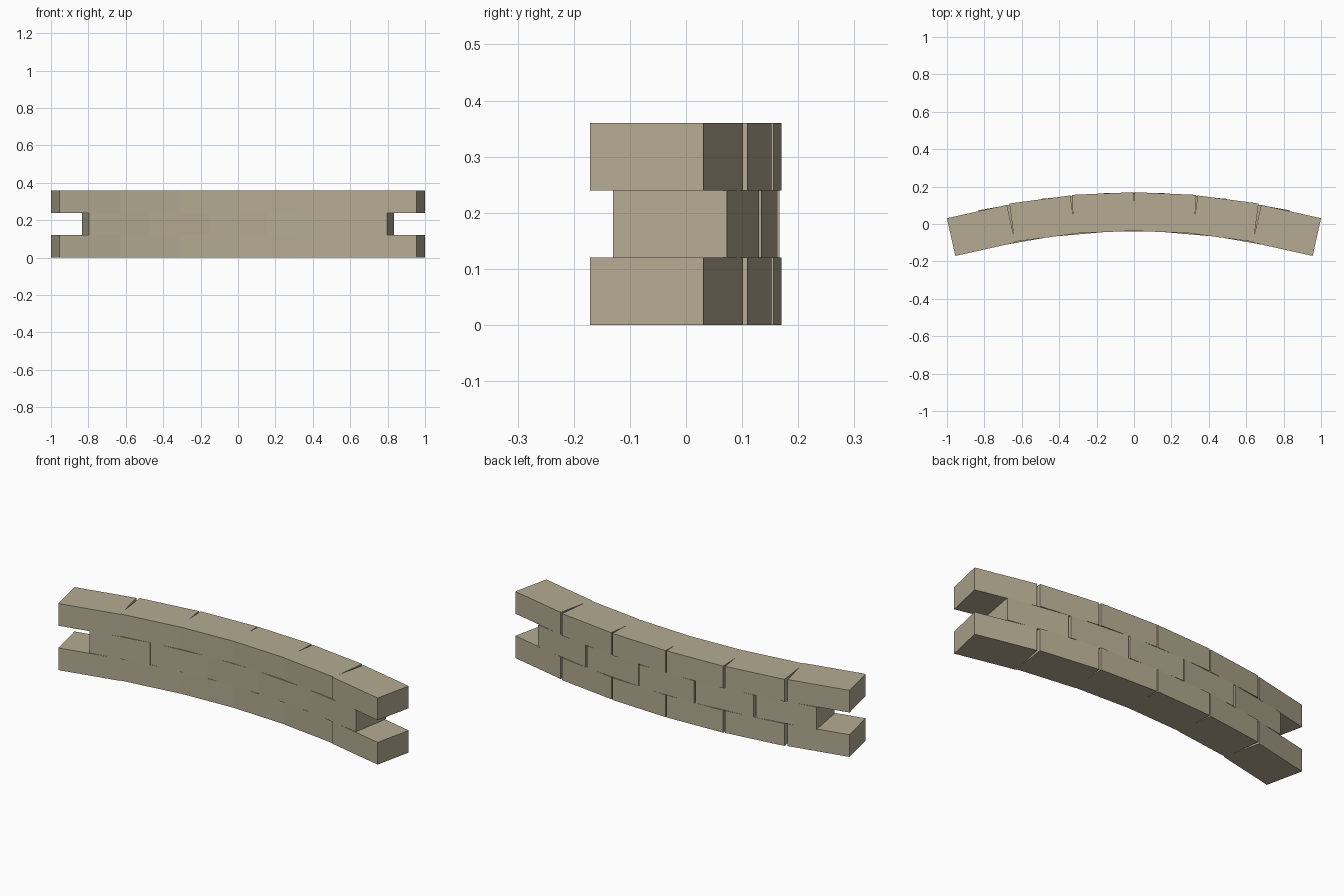
import bpy
import math
from mathutils import Matrix, Vector

cube = bpy.data.objects.get("Cube")
if cube:
    bpy.data.objects.remove(cube, do_unlink=True)

LENGTH, DEPTH, HEIGHT = 0.3284, 0.2065, 0.12

stone = bpy.data.materials.new("sandstone")
stone.use_nodes = True
colour = (0.46, 0.41, 0.29, 1)
stone.diffuse_color = colour
stone.node_tree.nodes["Principled BSDF"].inputs["Base Color"].default_value = colour


def brick(name, x, y, z, angle, side):
    """Box whose inner back corner is at (x, y), turned along the curve."""
    turn = Matrix.Rotation(-math.radians(angle), 3, "Z")
    centre = Vector((x, y, z + HEIGHT / 2)) + turn @ Vector((LENGTH / 2, -DEPTH / 2, 0))
    bpy.ops.mesh.primitive_cube_add(
        size=1,
        location=(side * centre.x, centre.y, centre.z),
        rotation=(0, 0, -side * math.radians(angle)))
    obj = bpy.context.object
    obj.name = name
    obj.scale = (LENGTH, DEPTH, HEIGHT)
    obj.data.materials.append(stone)


# Inner back corner and turn of each brick, from the centre outwards
outer_row = [(0.0033, 0.170, 2.5), (0.3404, 0.1525, 7.5), (0.6795, 0.102, 12.5)]
middle_row = [(0.171, 0.163, 5), (0.510, 0.130, 10)]

# Bottom and top courses, with a joint at the centre
for course, z in (("bottom", 0), ("top", 2 * HEIGHT)):
    for side, label in ((1, "left"), (-1, "right")):
        for i, (x, y, angle) in enumerate(outer_row, 1):
            brick(f"{course}_brick_{label}_{i}", x, y, z, angle, side)

# Middle course, shifted by half a brick
brick("middle_brick_centre", -LENGTH / 2, 0.1665, HEIGHT, 0, 1)
for side, label in ((1, "left"), (-1, "right")):
    for i, (x, y, angle) in enumerate(middle_row, 1):
        brick(f"middle_brick_{label}_{i}", x, y, HEIGHT, angle, side)
